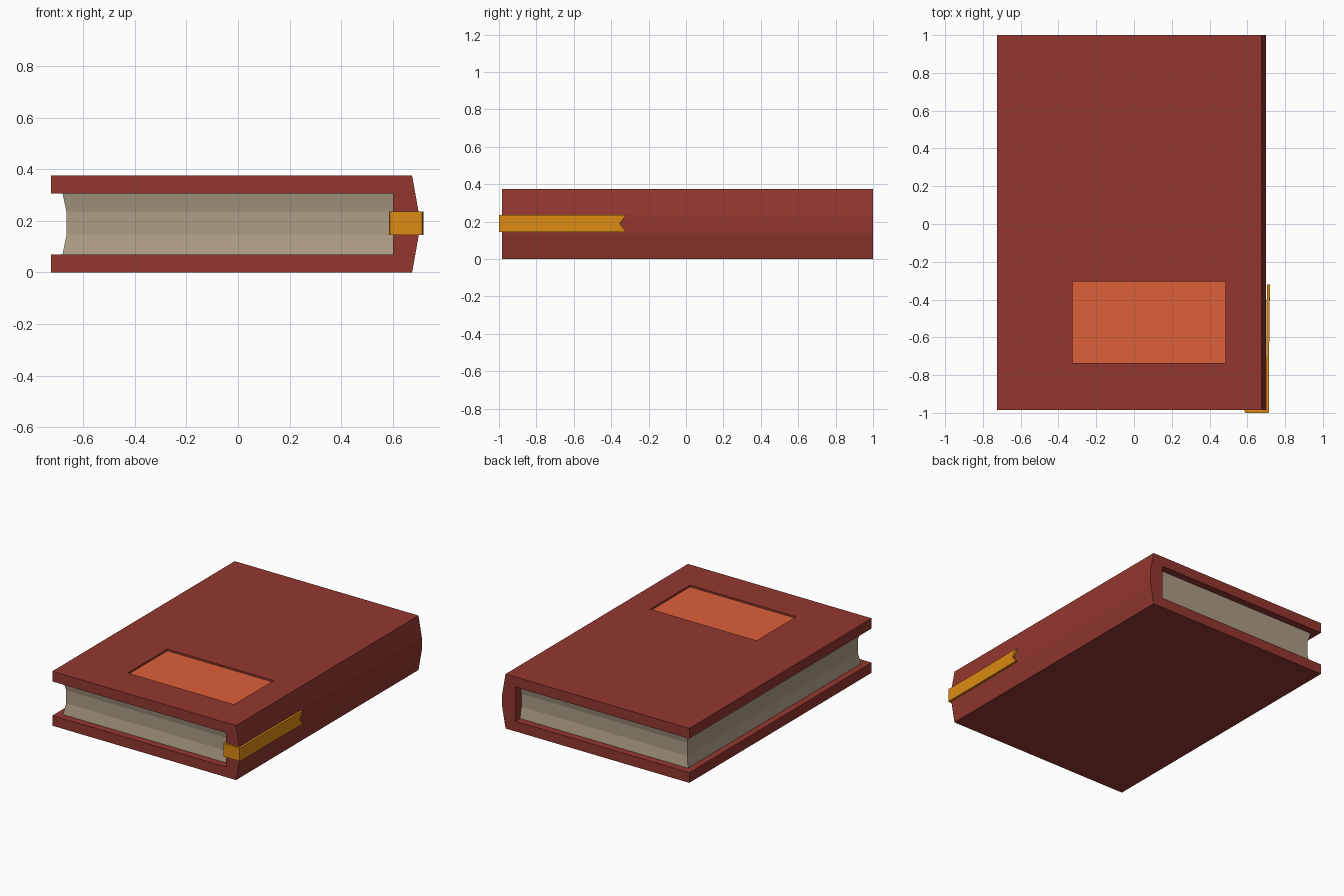
import bpy, bmesh

if "Cube" in bpy.data.objects:
    bpy.data.objects.remove(bpy.data.objects["Cube"])


def material(name, color):
    m = bpy.data.materials.new(name)
    m.diffuse_color = (*color, 1)
    m.use_nodes = True
    m.node_tree.nodes["Principled BSDF"].inputs["Base Color"].default_value = m.diffuse_color
    return m


def finish(name, bm, mat):
    bmesh.ops.recalc_face_normals(bm, faces=bm.faces)
    me = bpy.data.meshes.new(name)
    bm.to_mesh(me)
    bm.free()
    me.materials.append(mat)
    ob = bpy.data.objects.new(name, me)
    bpy.context.collection.objects.link(ob)
    return ob


def loft(name, rings, mat):
    """Bridge equal-length vertex rings and cap both ends."""
    bm = bmesh.new()
    loops = [[bm.verts.new(p) for p in ring] for ring in rings]
    n = len(loops[0])
    for a, b in zip(loops, loops[1:]):
        for i in range(n):
            j = (i + 1) % n
            bm.faces.new((a[i], a[j], b[j], b[i]))
    bm.faces.new(loops[0])
    bm.faces.new(loops[-1])
    return finish(name, bm, mat)


def rect(x0, x1, y0, y1, z):
    return [(x0, y0, z), (x1, y0, z), (x1, y1, z), (x0, y1, z)]


red = material("cover_red", (0.29, 0.038, 0.028))
orange = material("label_orange", (0.72, 0.115, 0.04))
cream = material("paper", (0.42, 0.34, 0.235))
gold = material("ribbon_gold", (0.72, 0.26, 0.006))

# Cover: C-shaped profile with a faceted spine
profile = [(-0.725, 0), (0.675, 0), (0.70, 0.14), (0.70, 0.235), (0.675, 0.375),
           (-0.725, 0.375), (-0.725, 0.305), (0.60, 0.305), (0.60, 0.07), (-0.725, 0.07)]
cover = loft("cover", [[(x, y, z) for x, z in profile] for y in (-0.985, 1.0)], red)

# Shallow label recess cut into the front board
LABEL = (-0.325, 0.485, -0.735, -0.305)
cutter = loft("label_cutter", [rect(*LABEL, z) for z in (0.362, 0.45)], red)
cutter.hide_render = True
cutter.hide_viewport = True
cut = cover.modifiers.new("label_recess", 'BOOLEAN')
cut.object = cutter
cut.operation = 'DIFFERENCE'
cut.solver = 'EXACT'

# Label panel lying in the recess
bm = bmesh.new()
bm.faces.new([bm.verts.new(p) for p in rect(*LABEL, 0.363)])
finish("label", bm, orange)

# Page block: hollowed on its three open edges
loft("pages", [rect(-0.68 + d, 0.60, -0.935 + d, 0.95 - d, z)
               for z, d in ((0.07, 0), (0.145, 0.015), (0.235, 0.015), (0.305, 0))], cream)

# Ribbon bookmark: folds from inside the spine round its lower end
outer = [(0.585, -0.90), (0.585, -0.993), (0.59, -1.0), (0.713, -1.0),
         (0.716, -0.99), (0.715, -0.73), (0.718, -0.43), (0.72, -0.32)]
inner = [(0.705, -0.32), (0.702, -0.43), (0.70, -0.73), (0.70, -0.985),
         (0.60, -0.985), (0.60, -0.90)]
rings = []
for z, notch in ((0.145, 0), (0.19, 0.035), (0.235, 0)):
    rings.append([(x, y - notch if y == -0.32 else y, z) for x, y in outer + inner])
loft("ribbon", rings, gold)
